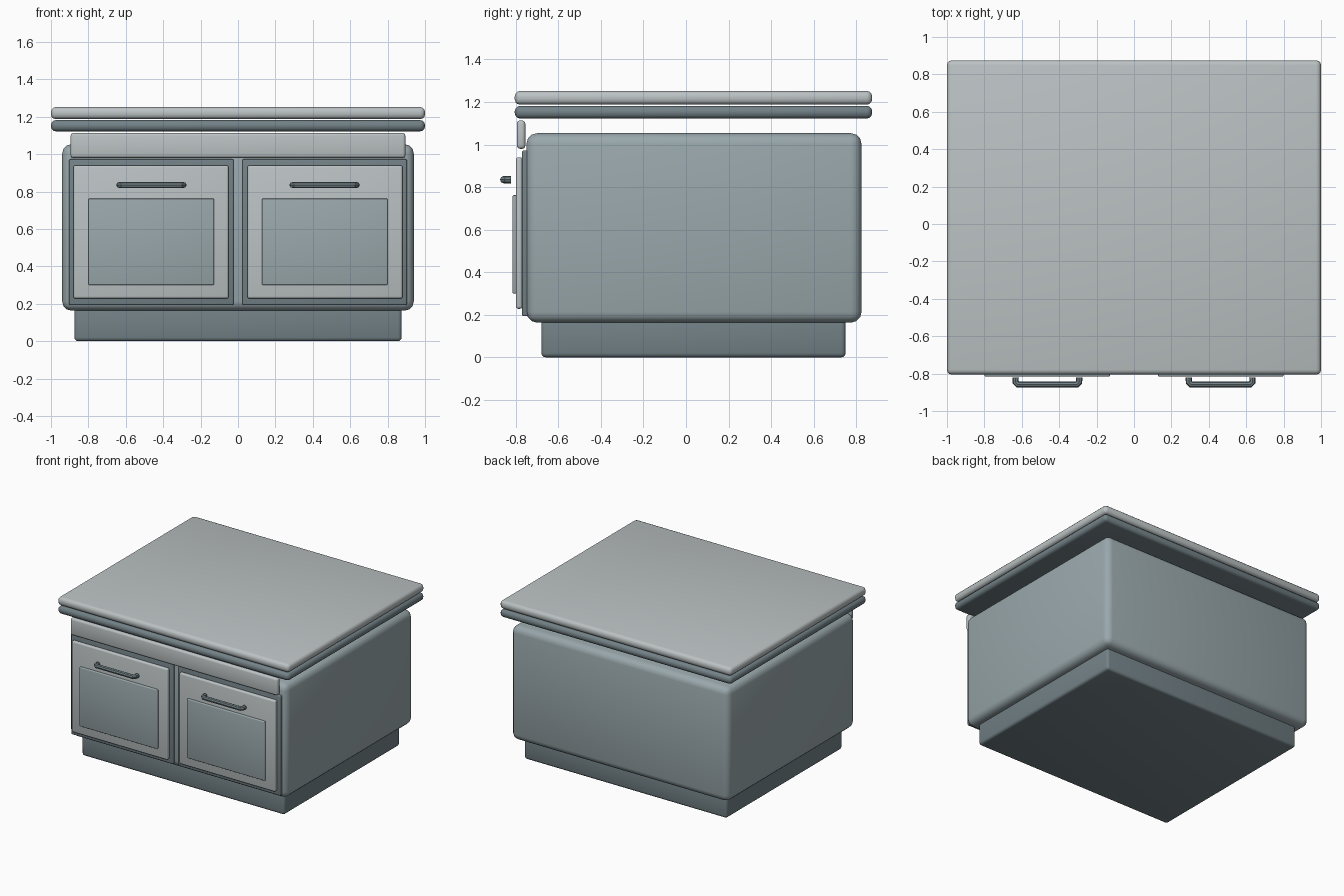
import bpy

if "Cube" in bpy.data.objects:
    bpy.data.objects.remove(bpy.data.objects["Cube"])

def material(name, rgb):
    m = bpy.data.materials.new(name)
    m.diffuse_color = (*rgb, 1)
    m.use_nodes = True
    m.node_tree.nodes["Principled BSDF"].inputs["Base Color"].default_value = m.diffuse_color
    return m

LIGHT = material("light_grey", (0.50, 0.54, 0.55))
MID = material("mid_grey", (0.32, 0.39, 0.41))
DARK = material("dark_grey", (0.17, 0.22, 0.24))


def smooth(ob):
    bpy.ops.object.select_all(action='DESELECT')
    bpy.context.view_layer.objects.active = ob
    ob.select_set(True)
    bpy.ops.object.shade_smooth_by_angle(angle=0.6)


def box(name, x, y, z, bevel, mat, segments=3):
    """Rounded box from (min, max) ranges."""
    bpy.ops.mesh.primitive_cube_add(
        size=1, location=[(a + b) / 2 for a, b in (x, y, z)])
    ob = bpy.context.object
    ob.name = name
    ob.scale = [b - a for a, b in (x, y, z)]
    bpy.ops.object.transform_apply(location=False, rotation=False, scale=True)
    mod = ob.modifiers.new("round", 'BEVEL')
    mod.width, mod.segments = bevel, segments
    bpy.ops.object.modifier_apply(modifier=mod.name)
    ob.data.materials.append(mat)
    smooth(ob)
    return ob


def tube(name, points, radius, mat):
    """Round bar swept along a path."""
    cu = bpy.data.curves.new(name, 'CURVE')
    cu.dimensions = '3D'
    cu.bevel_depth, cu.bevel_resolution = radius, 2
    cu.use_fill_caps = True
    sp = cu.splines.new('POLY')
    sp.points.add(len(points) - 1)
    for p, co in zip(sp.points, points):
        p.co = (*co, 1)
    ob = bpy.data.objects.new(name, cu)
    bpy.context.collection.objects.link(ob)
    bpy.ops.object.select_all(action='DESELECT')
    bpy.context.view_layer.objects.active = ob
    ob.select_set(True)
    bpy.ops.object.convert(target='MESH')
    ob = bpy.context.object
    ob.name = name
    ob.data.materials.append(mat)
    smooth(ob)


# Plinth, cabinet body and two-layer worktop
box("plinth", (-0.875, 0.875), (-0.68, 0.75), (0, 0.19), 0.02, DARK)
box("cabinet_body", (-0.94, 0.94), (-0.75, 0.825), (0.163, 1.053), 0.05, MID)
box("worktop_lower", (-1, 1), (-0.805, 0.875), (1.122, 1.182), 0.026, DARK)
box("worktop_upper", (-1, 1), (-0.805, 0.875), (1.187, 1.252), 0.026, LIGHT)

# Rail above the doors
box("front_rail", (-0.895, 0.895), (-0.795, -0.755), (0.98, 1.113), 0.015, LIGHT)

# Two doors with backing frame, raised panel and handle
for side, s in (("left", -1), ("right", 1)):
    def span(a, b):
        return tuple(sorted((s * a, s * b)))
    box(side + "_door_frame", span(0.023, 0.903), (-0.77, -0.74), (0.193, 0.973), 0.008, DARK)
    box(side + "_door", span(0.05, 0.88), (-0.80, -0.768), (0.228, 0.94), 0.012, LIGHT)
    box(side + "_door_panel", span(0.128, 0.80), (-0.815, -0.795), (0.30, 0.762), 0.006, MID)
    cx, r, z = s * 0.463, 0.017, 0.835
    half = 0.17
    path = [(cx - half, -0.822, z), (cx - half, -0.846, z), (cx - half + 0.012, -0.858, z),
            (cx + half - 0.012, -0.858, z), (cx + half, -0.846, z), (cx + half, -0.822, z)]
    tube(side + "_handle", path, r, DARK)
